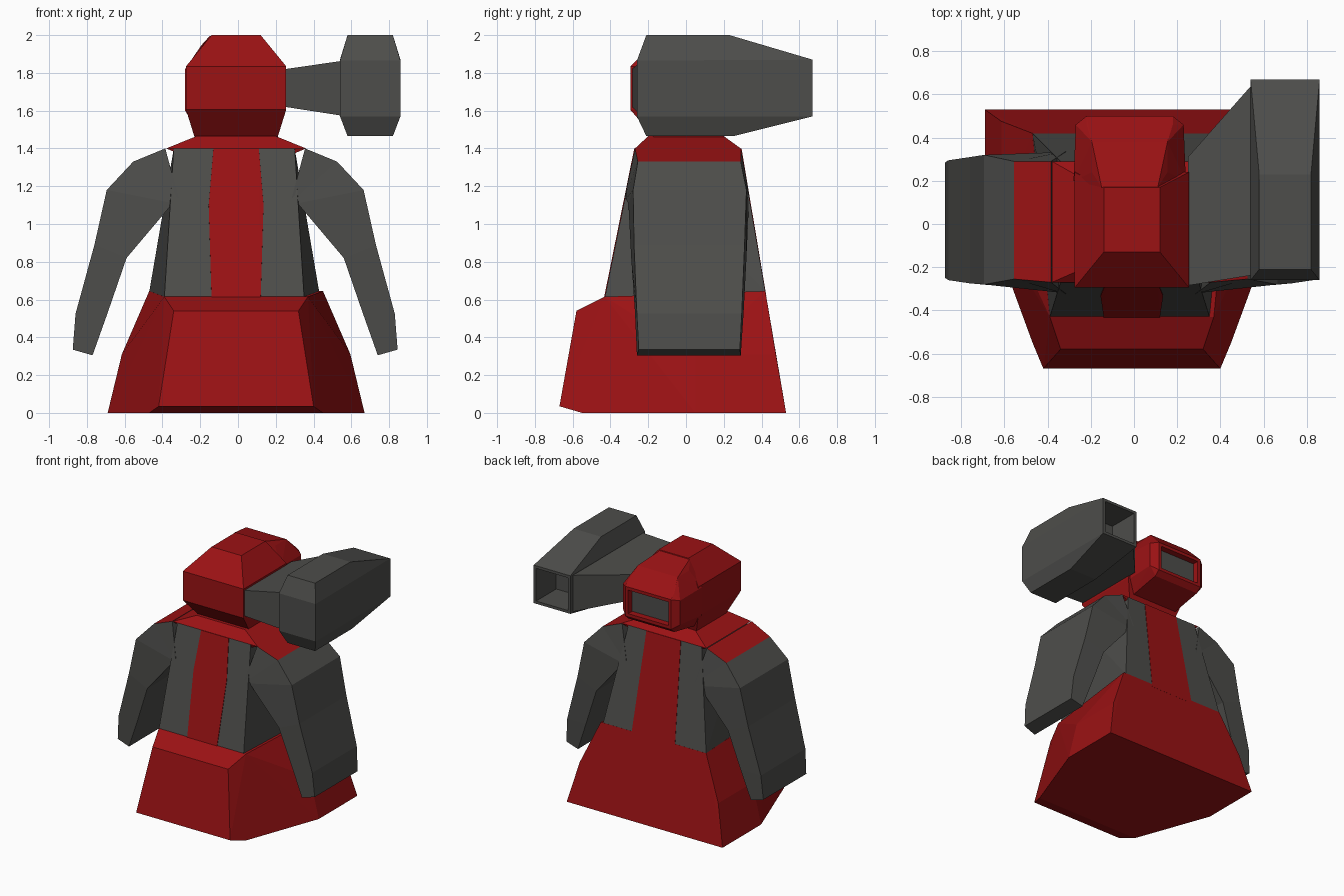
import bpy, bmesh
from mathutils import Vector

if "Cube" in bpy.data.objects:
    bpy.data.objects.remove(bpy.data.objects["Cube"])


def material(name, color):
    m = bpy.data.materials.new(name)
    m.diffuse_color = color
    m.use_nodes = True
    m.node_tree.nodes["Principled BSDF"].inputs["Base Color"].default_value = m.diffuse_color
    return m


RED = material("red_paint", (0.33, 0.006, 0.007, 1))
DARK = material("dark_grey", (0.075, 0.075, 0.07, 1))


def finish(bm, name, mats):
    bmesh.ops.recalc_face_normals(bm, faces=bm.faces)
    me = bpy.data.meshes.new(name)
    bm.to_mesh(me)
    bm.free()
    for m in mats:
        me.materials.append(m)
    ob = bpy.data.objects.new(name, me)
    bpy.context.collection.objects.link(ob)
    return ob


def sym(points, cx=-0.01):
    """Points given for one half, reflected about x = cx."""
    return [(cx + s * x, y, z) for x, y, z in points for s in (1, -1)]


def hull(name, points, mats, recess=None):
    """Convex faceted block; recess = (rim, depth) sinks the +y face."""
    bm = bmesh.new()
    for p in points:
        bm.verts.new(p)
    bmesh.ops.convex_hull(bm, input=bm.verts[:])
    loose = [v for v in bm.verts if not v.link_faces]
    bmesh.ops.delete(bm, geom=loose, context='VERTS')
    bmesh.ops.dissolve_limit(bm, angle_limit=0.03, verts=bm.verts[:], edges=bm.edges[:])
    bmesh.ops.recalc_face_normals(bm, faces=bm.faces)
    if recess:
        bm.normal_update()
        f = max(bm.faces, key=lambda f: f.normal.y)
        bmesh.ops.inset_individual(bm, faces=[f], thickness=recess[0])
        inner = bmesh.ops.extrude_discrete_faces(bm, faces=[f])["faces"][0]
        bmesh.ops.translate(bm, verts=inner.verts[:], vec=(0, -recess[1], 0))
        inner.material_index = len(mats) - 1
    return finish(bm, name, mats)


# Flared skirt with a bevelled front lip
hull("skirt", sym([
    (.68, .53, 0), (.68, .05, 0), (.46, -.55, 0), (.41, -.67, .035),
    (.605, .476, .31), (.605, .05, .31),
    (.46, .42, .645), (.38, -.43, .615), (.33, -.58, .54)]), [RED])

# Torso and the stripe that runs down its front and back
hull("torso", sym([
    (.37, -.43, .61), (.45, .42, .64),
    (.32, -.324, 1.13), (.32, .337, 1.13),
    (.32, -.27, 1.40), (.32, .29, 1.40)], -.02), [DARK])
hull("torso_stripe", sym([
    (.13, -.434, .61), (.145, -.334, 1.10), (.12, -.274, 1.40),
    (.19, .425, .62), (.15, .294, 1.40)]), [RED])
hull("collar", sym([
    (.37, -.27, 1.40), (.37, .29, 1.40), (.21, -.20, 1.465), (.21, .20, 1.465),
    (.30, -.26, 1.37), (.30, .28, 1.37)]), [RED])

# Arms: outer x, z, inner x, z, then outer and inner depth ranges
ARM = [
    (.37, 1.400, .30, 1.14, -.27, .290, -.325, .337),
    (.54, 1.330, .31, 1.13, -.255, .290, -.320, .335),
    (.68, 1.180, .33, 1.11, -.28, .320, -.305, .333),
    (.745, .890, .575, .82, -.275, .310, -.29, .320),
    (.845, .525, .675, .53, -.26, .295, -.27, .305),
    (.86, .335, .755, .305, -.25, .285, -.26, .290)]


def arm(name, s, cx=-.015):
    bm = bmesh.new()
    rings = []
    for ox, oz, ix, iz, o0, o1, i0, i1 in ARM:
        corners = ((ox, o0, oz), (ox, o1, oz), (ix, i1, iz), (ix, i0, iz))
        rings.append([bm.verts.new((cx + s * x, y, z)) for x, y, z in corners])
    for k, (a, b) in enumerate(zip(rings, rings[1:])):
        for i in range(4):
            j = (i + 1) % 4
            f = bm.faces.new((a[i], a[j], b[j], b[i]))
            f.material_index = int(k == 0 and i == 0)  # red shoulder top
    bm.faces.new(rings[0])
    bm.faces.new(rings[-1])
    return finish(bm, name, [DARK, RED])


arm("right_arm", 1)
arm("left_arm", -1)

# Faceted head with a snout holding the recessed visor
hull("head", sym([
    (.22, -.17, 1.46), (.22, .20, 1.46),
    (.265, -.295, 1.605), (.265, .24, 1.605),
    (.265, -.295, 1.835), (.265, .24, 1.835),
    (.13, -.13, 2.0), (.13, .17, 2.0)]), [RED])
hull("visor_snout", sym([
    (.13, .17, 1.995), (.175, .24, 1.945), (.175, .38, 1.945),
    (.26, .20, 1.82), (.25, .46, 1.81), (.25, .46, 1.62), (.26, .20, 1.60),
    (.20, .46, 1.86), (.20, .46, 1.55), (.20, .20, 1.50),
    (.20, .50, 1.82), (.20, .50, 1.585)], -.02), [RED, DARK], (.035, .05))

# Side-mounted barrel and the wedge that joins it to the head
hull("barrel", sym([
    (.16, -.26, 1.57), (.16, -.26, 1.865), (.16, .67, 1.57), (.16, .67, 1.87),
    (.12, -.21, 2.0), (.12, .23, 2.0), (.12, -.21, 1.465), (.12, .25, 1.465)], .70),
    [DARK], (.03, .25))
hull("barrel_mount", [
    (.25, y, z) for y in (-.285, .31) for z in (1.62, 1.82)] + [
    (.56, y, z) for y in (-.235, .66) for z in (1.572, 1.865)], [DARK])
